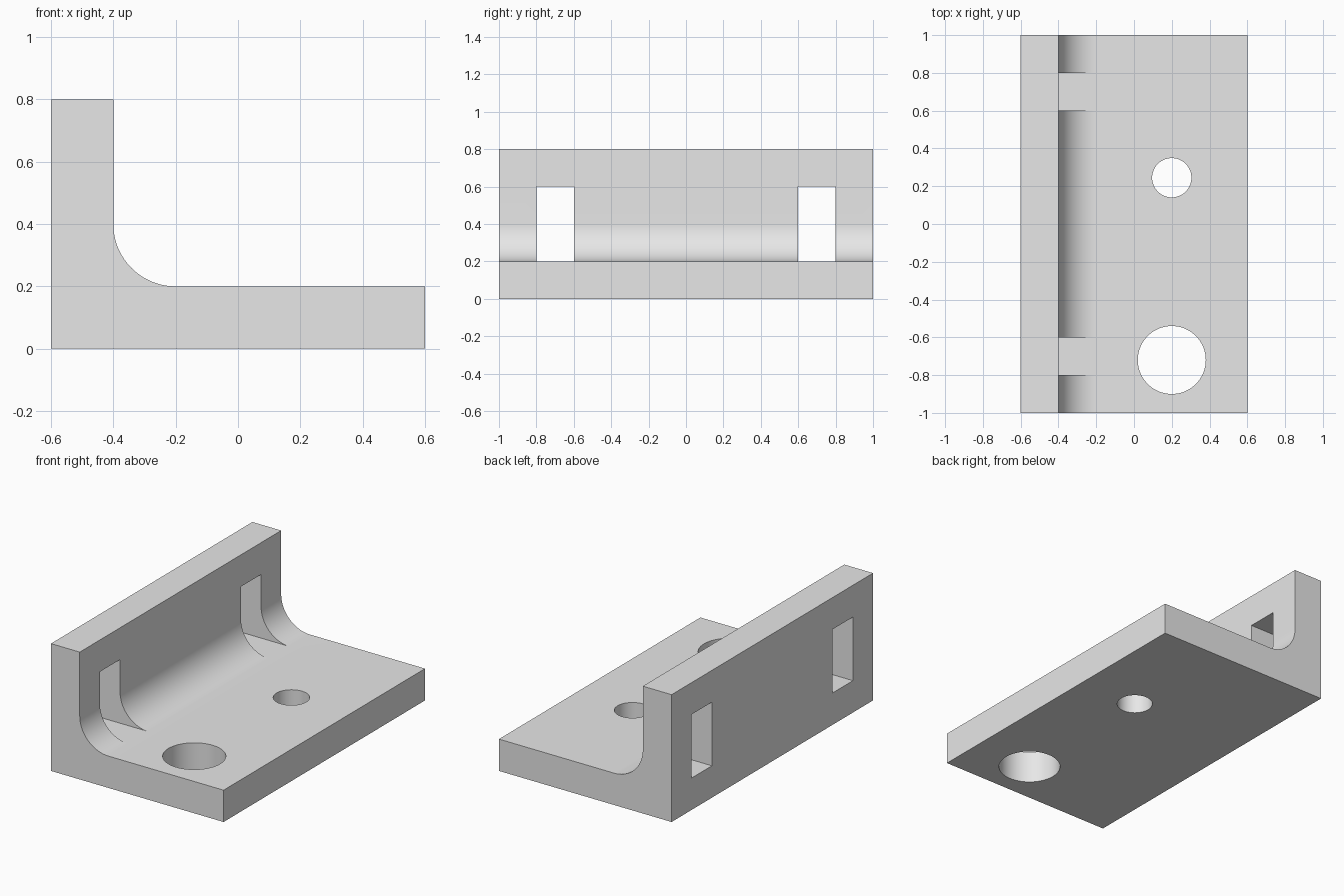
import bpy, bmesh, math
from mathutils import Matrix, Vector

cube = bpy.data.objects.get("Cube")
if cube:
    bpy.data.objects.remove(cube, do_unlink=True)

# Plain grey material
grey = bpy.data.materials.new("plain_grey")
grey.use_nodes = True
colour = (0.8, 0.8, 0.8, 1)
grey.diffuse_color = colour
grey.node_tree.nodes["Principled BSDF"].inputs["Base Color"].default_value = colour


def make_object(name, bm):
    mesh = bpy.data.meshes.new(name)
    bmesh.ops.recalc_face_normals(bm, faces=bm.faces)
    bm.to_mesh(mesh)
    bm.free()
    mesh.materials.append(grey)
    obj = bpy.data.objects.new(name, mesh)
    bpy.context.collection.objects.link(obj)
    return obj


def cut(target, name, bm):
    cutter = make_object(name, bm)
    bpy.context.view_layer.objects.active = target
    mod = target.modifiers.new(name, "BOOLEAN")
    mod.operation = "DIFFERENCE"
    mod.solver = "EXACT"
    mod.object = cutter
    bpy.ops.object.modifier_apply(modifier=mod.name)
    bpy.data.objects.remove(cutter, do_unlink=True)


# L-shaped bracket: side profile with a rounded inner corner, extruded along y
STEPS, RADIUS = 32, 0.2
profile = [(-0.6, 0.8), (-0.6, 0), (0.6, 0), (0.6, 0.2)]
for i in range(STEPS + 1):
    a = math.pi * (1.5 - 0.5 * i / STEPS)
    profile.append((-0.2 + RADIUS * math.cos(a), 0.4 + RADIUS * math.sin(a)))
profile.append((-0.4, 0.8))

bm = bmesh.new()
face = bm.faces.new([bm.verts.new((x, -1, z)) for x, z in profile])
ext = bmesh.ops.extrude_face_region(bm, geom=[face])
bmesh.ops.translate(bm, vec=(0, 2, 0),
                    verts=[v for v in ext["geom"] if isinstance(v, bmesh.types.BMVert)])
bracket = make_object("angle_bracket", bm)

# Two slots through the upright wall, level with the top of the base
for side in (-1, 1):
    bm = bmesh.new()
    lo, hi = Vector((-0.7, 0.6, 0.2005)), Vector((-0.1, 0.8, 0.6))
    centre = (lo + hi) / 2
    centre.y *= side
    size = Matrix.Diagonal((*(hi - lo), 1))
    bmesh.ops.create_cube(bm, size=1, matrix=Matrix.Translation(centre) @ size)
    cut(bracket, "slot_cutter", bm)

# Large and small round holes through the base
for y, radius in ((-0.72, 0.18), (0.245, 0.104)):
    bm = bmesh.new()
    bmesh.ops.create_cone(bm, cap_ends=True, segments=64, radius1=radius, radius2=radius,
                          depth=0.6, matrix=Matrix.Translation((0.2, y, 0.1)))
    cut(bracket, "hole_cutter", bm)

# Smooth curves with sharp edges kept
bpy.ops.object.select_all(action="DESELECT")
bracket.select_set(True)
bpy.context.view_layer.objects.active = bracket
bpy.ops.object.shade_smooth_by_angle(angle=math.radians(30))
